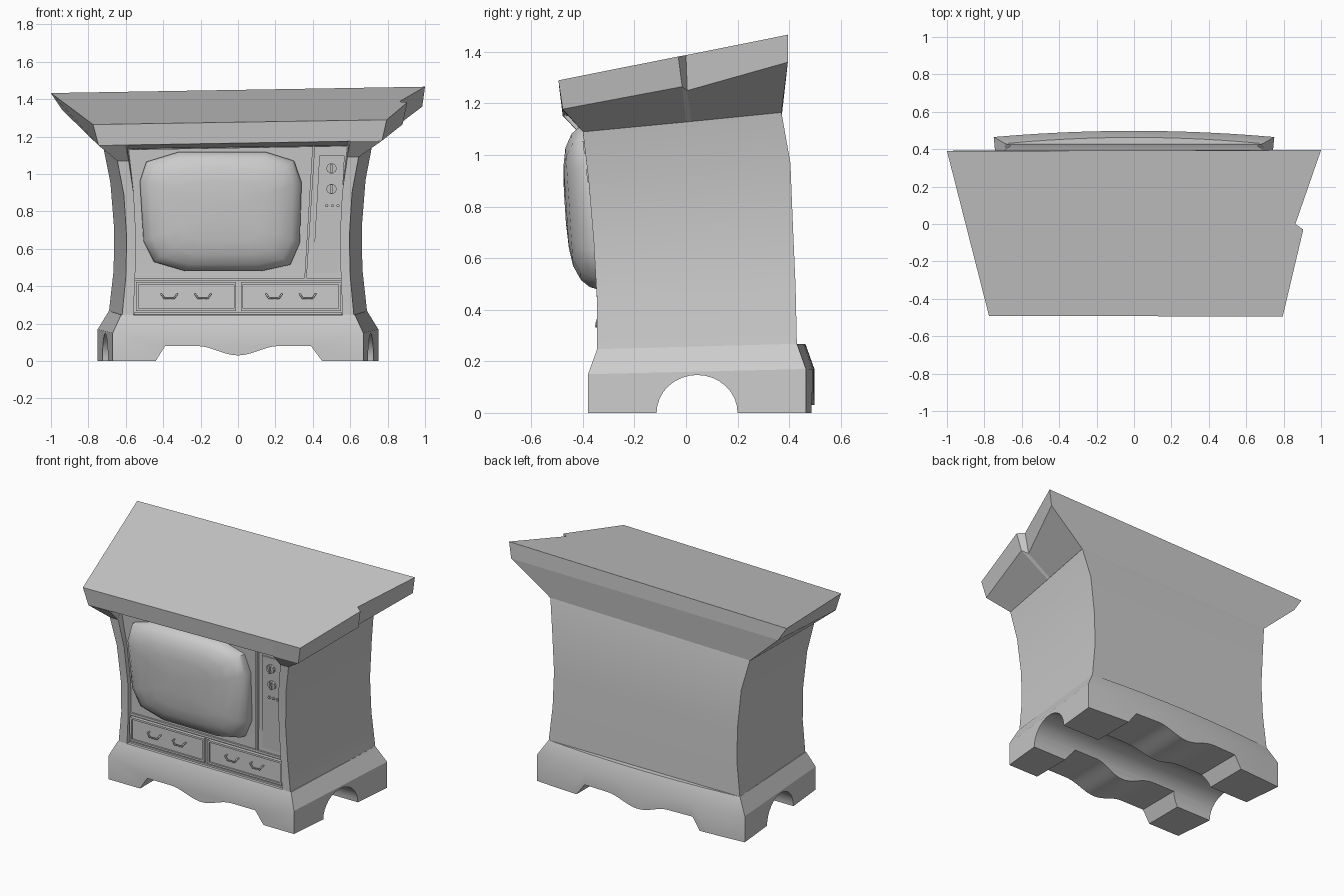
import bpy, bmesh
from math import sin, cos, pi, radians

if "Cube" in bpy.data.objects:
    bpy.data.objects.remove(bpy.data.objects["Cube"])


def make(name, verts, faces, smooth=None):
    me = bpy.data.meshes.new(name)
    me.from_pydata(verts, [], faces)
    bm = bmesh.new()
    bm.from_mesh(me)
    bmesh.ops.recalc_face_normals(bm, faces=bm.faces)
    bm.to_mesh(me)
    bm.free()
    ob = bpy.data.objects.new(name, me)
    bpy.context.collection.objects.link(ob)
    if smooth:
        bpy.ops.object.select_all(action='DESELECT')
        ob.select_set(True)
        bpy.context.view_layer.objects.active = ob
        bpy.ops.object.shade_smooth_by_angle(angle=radians(smooth))
    return ob


def loft(name, rings, smooth=None):
    n = len(rings[0])
    verts = [p for r in rings for p in r]
    faces = [(k * n + i, k * n + (i + 1) % n, (k + 1) * n + (i + 1) % n, (k + 1) * n + i)
             for k in range(len(rings) - 1) for i in range(n)]
    faces += [tuple(range(n)), tuple(range(len(verts) - n, len(verts)))]
    return make(name, verts, faces, smooth)


# body rows: height fraction, front half width, front inner half width, back half width, front y, back y
ROWS = [(0, .62, .56, .69, -.345, .43), (.25, .60, .55, .665, -.346, .425),
        (.5, .595, .545, .662, -.358, .415), (.78, .61, .557, .682, -.378, .405),
        (1, .645, .585, .72, -.40, .37)]
RECESS = .03


def front_y(z):
    t = (z - .25) / .83
    for a, b in zip(ROWS, ROWS[1:]):
        if t <= b[0] or b is ROWS[-1]:
            f = (t - a[0]) / (b[0] - a[0])
            return a[4] + (b[4] - a[4]) * f + RECESS


def plate(name, pts, d0, d1):
    """Flat part following the leaning front panel; pts are (x, z)."""
    return loft(name, [[(x, front_y(z) - d, z) for x, z in pts] for d in (d0, d1)])


def rect(x0, x1, z0, z1):
    return [(x0, z0), (x1, z0), (x1, z1), (x0, z1)]


# cabinet body with corner posts and recessed front
rings = []
for t, fw, iw, bw, fy, by in ROWS:
    zf, zb = .24 + .84 * t, .265 + .89 * t
    zr = zf + (.06 if t == 1 else 0)
    ry = fy + RECESS
    r = [(-bw, by, zb), (-fw, fy, zf), (-iw, fy, zf), (-iw, ry, zr),
         (iw, ry, zr), (iw, fy, zf), (fw, fy, zf), (bw, by, zb)]
    rings.append([(x, y, z + .0165 * x * t) for x, y, z in r])
loft("cabinet_body", rings, 25)


# bowed base with sloped top
def base_ring(fw, fy, bw, by, zf, zb):
    r = [(-fw, fy, zf), (fw, fy, zf)]
    for i in range(13):
        u = 1 - i / 6
        r.append((bw * u, by + .033 * (1 - u * u), zb))
    return r


base = loft("base", [base_ring(.67, -.38, .75, .465, 0, 0),
                     base_ring(.67, -.38, .75, .465, .15, .17),
                     base_ring(.625, -.345, .69, .43, .247, .268)])

# cutters: scalloped apron front to back, arch side to side
wave = [(.22 - .44 * i / 16, .08 - .025 * (1 + cos(pi * (.22 - .44 * i / 16) / .22)))
        for i in range(17)]
apron = [(-.445, -.05), (-.44, 0), (-.39, .08)] + wave[::-1] + [(.39, .08), (.45, 0), (.455, -.05)]
arch = [(.2, -.05)] + [(.043 + .157 * cos(pi * i / 16), .147 * sin(pi * i / 16))
                       for i in range(17)] + [(-.114, -.05)]
cutters = [loft("apron_cutter", [[(x, y, z) for x, z in apron] for y in (-1, 1)]),
           loft("arch_cutter", [[(x, y, z) for y, z in arch] for x in (-1, 1)])]
bpy.context.view_layer.objects.active = base
for c in cutters:
    m = base.modifiers.new(c.name, 'BOOLEAN')
    m.object, m.operation, m.solver = c, 'DIFFERENCE', 'EXACT'
    bpy.ops.object.modifier_apply(modifier=m.name)
    bpy.data.objects.remove(c)
bpy.ops.object.select_all(action='DESELECT')
base.select_set(True)
bpy.ops.object.shade_smooth_by_angle(angle=radians(25))

# tilted top slab with a chipped right edge and flared underside
top = [(-1, .39), (-.775, -.492), (-.60, -.492), (-.59, -.492), (.59, -.494), (.60, -.494),
       (.795, -.495), (.905, -.03), (.863, 0), (1, .395)]
top = [(x, y, 1.373 + .0165 * x + .195 * y) for x, y in top]
low = [(-.94, .393, 1.342), (-.745, -.478, 1.152), (-.60, -.478, 1.155), (-.59, -.478, 1.155),
       (.59, -.478, 1.175), (.60, -.478, 1.175), (.77, -.478, 1.178),
       (.88, -.015, 1.265), (.84, .005, 1.25), (.985, .395, 1.36)]
neck = [(-.72, .37, 1.14), (-.645, -.40, 1.07), (-.585, -.40, 1.07), (-.585, -.372, 1.135),
        (.585, -.372, 1.152), (.585, -.40, 1.09), (.645, -.40, 1.09),
        (.684, 0, 1.128), (.686, .02, 1.13), (.72, .37, 1.165)]
loft("top_slab", [top, low, neck])

# bulging picture screen
outline = [(-.525, .96), (-.49, 1.065), (-.32, 1.117), (.15, 1.117), (.30, 1.07), (.34, .955),
           (.33, .63), (.28, .515), (.12, .48), (-.28, .48), (-.45, .53), (-.505, .64)]
cx, cz = -.09, .80
rings = []
for s, d in ((1, -.05), (1, 0), (.975, .028), (.89, .06), (.72, .087), (.5, .099), (.2, .104)):
    rings.append([(cx + (x - cx) * s,
                   -.345 - .065 * (cz + (z - cz) * s - .48) - d,
                   cz + (z - cz) * s) for x, z in outline])
loft("screen", rings, 50)

# front trim: divider, shelf, control plate
plate("control_divider", [(.355, .44), (.367, .44), (.412, 1.15), (.398, 1.15)], -.02, .012)
plate("shelf_rail", rect(-.55, .55, .43, .445), -.02, .012)
plate("bottom_rail", rect(-.555, .555, .24, .258), -.02, .012)
plate("control_plate", [(.40, .47), (.535, .47), (.57, 1.1), (.435, 1.1)], -.02, .003)


# controls
def knob(name, x, z, r, depth, sides=10):
    plate(name, [(x + r * cos(2 * pi * i / sides), z + r * sin(2 * pi * i / sides))
                 for i in range(sides)], -.01, depth)


for i, z in enumerate((1.03, .92)):
    knob(f"dial_{i}", .50, z, .028, .022)
    plate(f"dial_grip_{i}", rect(.494, .506, z - .024, z + .024), .0, .034)
for i in range(3):
    knob(f"button_{i}", .475 + .03 * i, .83, .009, .02, 6)


# drawers with raised rims and hanging handles
def tube(name, pts, r):
    cu = bpy.data.curves.new(name, 'CURVE')
    cu.dimensions = '3D'
    cu.bevel_depth, cu.bevel_resolution, cu.use_fill_caps = r, 1, True
    sp = cu.splines.new('POLY')
    sp.points.add(len(pts) - 1)
    for p, co in zip(sp.points, pts):
        p.co = (*co, 1)
    ob = bpy.data.objects.new(name, cu)
    bpy.context.collection.objects.link(ob)
    bpy.ops.object.select_all(action='DESELECT')
    ob.select_set(True)
    bpy.context.view_layer.objects.active = ob
    bpy.ops.object.convert(target='MESH')


for side, x0, x1 in (("left", -.545, -.01), ("right", .015, .55)):
    z0, z1, w = .268, .422, .012
    plate(f"{side}_drawer", rect(x0, x1, z0, z1), -.02, .012)
    for k, (a, b, c, d) in enumerate(((x0, x1, z0, z0 + w), (x0, x1, z1 - w, z1),
                                      (x0, x0 + w, z0, z1), (x1 - w, x1, z0, z1))):
        plate(f"{side}_drawer_rim_{k}", rect(a, b, c, d), 0, .022)
    for k in (-.09, .09):
        hx = (x0 + x1) / 2 + k
        y = front_y(.35) - .012
        tube(f"{side}_handle", [(hx - .042, y + .004, .358), (hx - .042, y - .018, .358),
                                (hx - .026, y - .02, .335), (hx + .026, y - .02, .335),
                                (hx + .042, y - .018, .358), (hx + .042, y + .004, .358)], .005)
